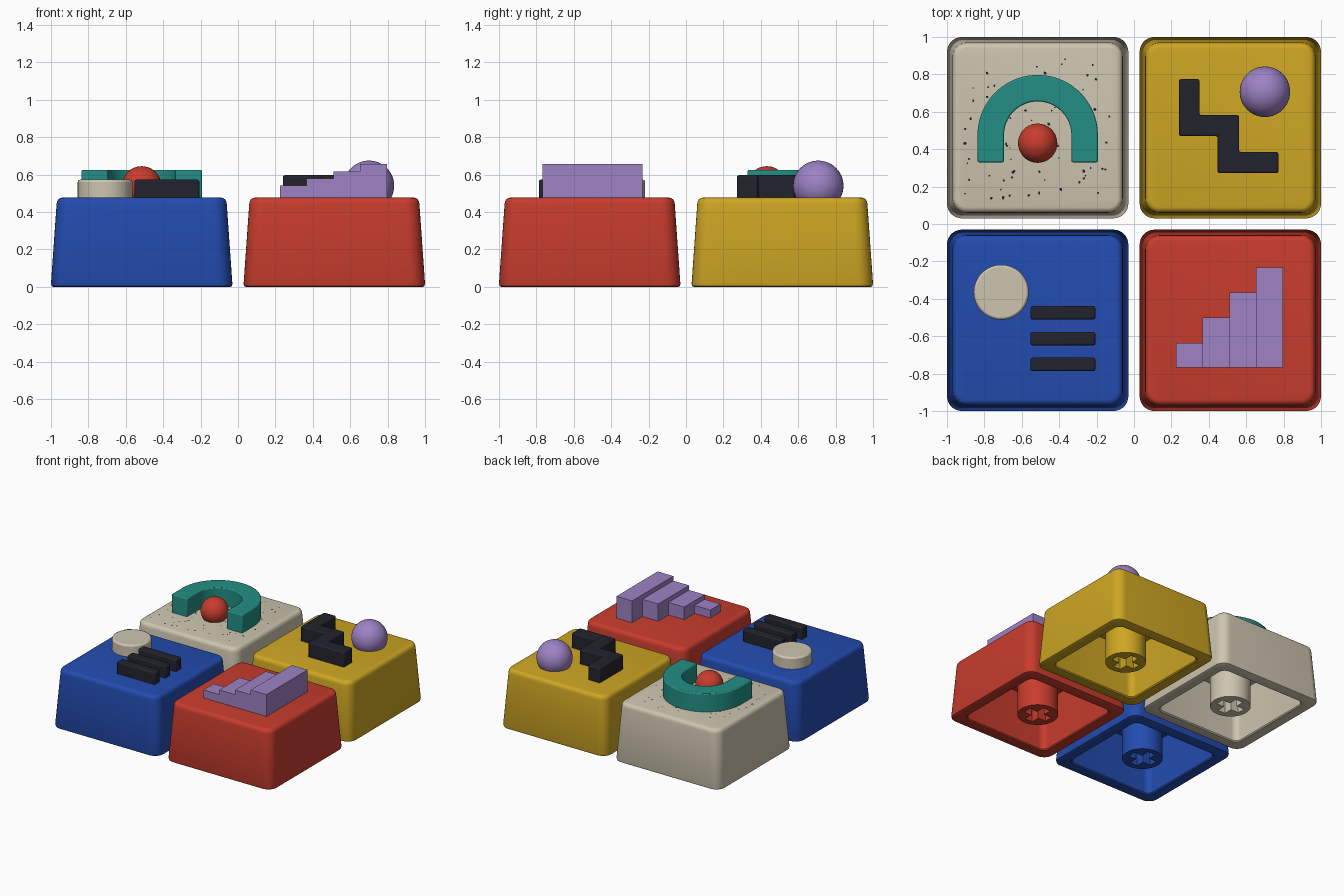
import bpy, bmesh, math, random
from math import cos, sin, pi
from mathutils import Vector

cube = bpy.data.objects.get("Cube")
if cube:
    bpy.data.objects.remove(cube, do_unlink=True)

PITCH = 0.515      # distance of each keycap centre from the middle
TOP = 0.477        # height of the keycap tops


def material(name, rgb):
    lin = [((c / 255 + 0.055) / 1.055) ** 2.4 for c in rgb] + [1]
    m = bpy.data.materials.new(name)
    m.use_nodes = True
    m.diffuse_color = lin
    m.node_tree.nodes["Principled BSDF"].inputs["Base Color"].default_value = lin
    return m


blue = material("blue", (35, 76, 176))
red = material("red", (200, 60, 45))
yellow = material("yellow", (206, 166, 35))
cream = material("cream", (205, 197, 176))
purple = material("purple", (157, 130, 196))
teal = material("teal", (35, 143, 133))
dark = material("charcoal", (34, 34, 45))


def finish(name, bm, mat, bevel=0, smooth=True):
    bmesh.ops.recalc_face_normals(bm, faces=bm.faces)
    mesh = bpy.data.meshes.new(name)
    bm.to_mesh(mesh)
    bm.free()
    mesh.materials.append(mat)
    ob = bpy.data.objects.new(name, mesh)
    bpy.context.collection.objects.link(ob)
    if bevel:
        mod = ob.modifiers.new("Bevel", "BEVEL")
        mod.width, mod.segments, mod.limit_method = bevel, 2, "ANGLE"
        mod.angle_limit = math.radians(40)
    if smooth:
        bpy.ops.object.select_all(action="DESELECT")
        ob.select_set(True)
        bpy.context.view_layer.objects.active = ob
        bpy.ops.object.shade_smooth_by_angle(angle=math.radians(35))
    return ob


def arc(cx, cy, r, a0, a1, n):
    return [(cx + r * cos(a0 + (a1 - a0) * i / n), cy + r * sin(a0 + (a1 - a0) * i / n))
            for i in range(n + 1)]


def circle(cx, cy, r, n=48):
    return arc(cx, cy, r, 0, 2 * pi, n)[:-1]


def rect(x0, x1, y0, y1):
    return [(x0, y0), (x1, y0), (x1, y1), (x0, y1)]


def prism(name, loops, z0, z1, mat, bevel=0.008, smooth=True):
    """Extrude an outline upwards; any further outlines are holes."""
    bm = bmesh.new()
    edges = []
    for loop in loops:
        vs = [bm.verts.new((x, y, z0)) for x, y in loop]
        if len(loops) == 1:
            bm.faces.new(vs)
        else:
            edges += [bm.edges.new((vs[i - 1], vs[i])) for i in range(len(vs))]
    if edges:
        bmesh.ops.triangle_fill(bm, edges=edges, use_beauty=True)
    out = bmesh.ops.extrude_face_region(bm, geom=bm.faces[:], use_keep_orig=True)
    moved = [g for g in out["geom"] if isinstance(g, bmesh.types.BMVert)]
    bmesh.ops.translate(bm, verts=moved, vec=(0, 0, z1 - z0))
    return finish(name, bm, mat, bevel, smooth)


def ball(name, loc, r, mat):
    bm = bmesh.new()
    bmesh.ops.create_uvsphere(bm, u_segments=40, v_segments=24, radius=r)
    bmesh.ops.translate(bm, verts=bm.verts, vec=loc)
    return finish(name, bm, mat)


def rounded_square(cx, cy, half, r):
    pts = []
    for k, (sx, sy) in enumerate([(1, 1), (-1, 1), (-1, -1), (1, -1)]):
        pts += arc(cx + sx * (half - r), cy + sy * (half - r), r, k * pi / 2, (k + 1) * pi / 2, 7)
    return pts


def keycap(label, cx, cy, mat):
    # Hollow shell: ceiling, inner wall, rim, tapered outer wall, filleted top
    fillet = [(0.425 + 0.03 * cos(a), TOP - 0.035 + 0.035 * sin(a), 0.045 + 0.03 * cos(a))
              for a in (0, pi / 8, pi / 4, 3 * pi / 8, pi / 2)]
    rings = [(0.36, 0.4, 0.05), (0.39, 0.008, 0.05), (0.398, 0, 0.055),
             (0.473, 0, 0.068), (0.481, 0.004, 0.076), (0.485, 0.016, 0.08)] + fillet
    bm = bmesh.new()
    loops = [[bm.verts.new((x, y, z)) for x, y in rounded_square(cx, cy, h, r)]
             for h, z, r in rings]
    for a, b in zip(loops, loops[1:]):
        for i in range(len(a)):
            bm.faces.new((a[i - 1], a[i], b[i], b[i - 1]))
    bm.faces.new(loops[0])
    bm.faces.new(loops[-1])
    finish(label + "_keycap", bm, mat)
    # Mounting stem with a cross-shaped socket
    w, l = 0.034, 0.105
    cross = []
    for k in range(4):
        c, s = cos(k * pi / 2), sin(k * pi / 2)
        cross += [(cx + c * x - s * y, cy + s * x + c * y)
                  for x, y in ((l, -w), (l, w), (w, w))]
    prism(label + "_stem", [circle(cx, cy, 0.153), cross], 0, 0.41, mat, bevel=0)


keycap("blue", -PITCH, -PITCH, blue)
keycap("red", PITCH, -PITCH, red)
keycap("yellow", PITCH, PITCH, yellow)
keycap("cream", -PITCH, PITCH, cream)

BASE = TOP - 0.02

# Blue key: disc and three bars
prism("cream_disc", [circle(-0.71, -0.365, 0.147)], BASE, 0.573, cream, 0.012)
for i in range(3):
    y = -0.475 - 0.138 * i
    prism(f"bar_{i + 1}", [rect(-0.553, -0.207, y - 0.036, y + 0.036)], BASE, 0.573, dark, 0.01)

# Red key: staircase of four growing blocks
for i in range(4):
    x = 0.224 + 0.143 * i
    prism(f"stair_{i + 1}", [rect(x, x + 0.143, -0.768, -0.635 + 0.134 * i)],
          BASE, 0.542 + 0.038 * i, purple, 0, False)

# Yellow key: zigzag and ball
zigzag = [(0.24, 0.775), (0.24, 0.47), (0.447, 0.47), (0.447, 0.272), (0.772, 0.272),
          (0.772, 0.385), (0.562, 0.385), (0.562, 0.582), (0.35, 0.582), (0.35, 0.775)]
prism("zigzag", [zigzag], BASE, 0.597, dark, 0.01)
ball("purple_ball", (0.7, 0.707, 0.54), 0.135, purple)

# Cream key: arch and ball
AX, AY = -PITCH, 0.475
arch = [(AX + 0.322, 0.33)] + arc(AX, AY, 0.322, 0, pi, 40) + [(AX - 0.322, 0.33)]
arch += [(AX - 0.18, 0.33)] + arc(AX, AY, 0.18, pi, 0, 40) + [(AX + 0.18, 0.33)]
prism("arch", [arch], BASE, 0.626, teal, 0.008)
ball("red_ball", (AX, 0.432, 0.54), 0.105, red)

# Cream key: scattered flat speckles
random.seed(7)
bm = bmesh.new()
for _ in range(75):
    x, y = AX + random.uniform(-0.39, 0.39), PITCH + random.uniform(-0.38, 0.38)
    r = random.uniform(0.005, 0.011)
    bm.faces.new([bm.verts.new((x + r * random.uniform(0.6, 1.1) * cos(a * pi / 3),
                                y + r * random.uniform(0.6, 1.1) * sin(a * pi / 3),
                                TOP + 0.002)) for a in range(6)])
finish("speckles", bm, dark, smooth=False)
